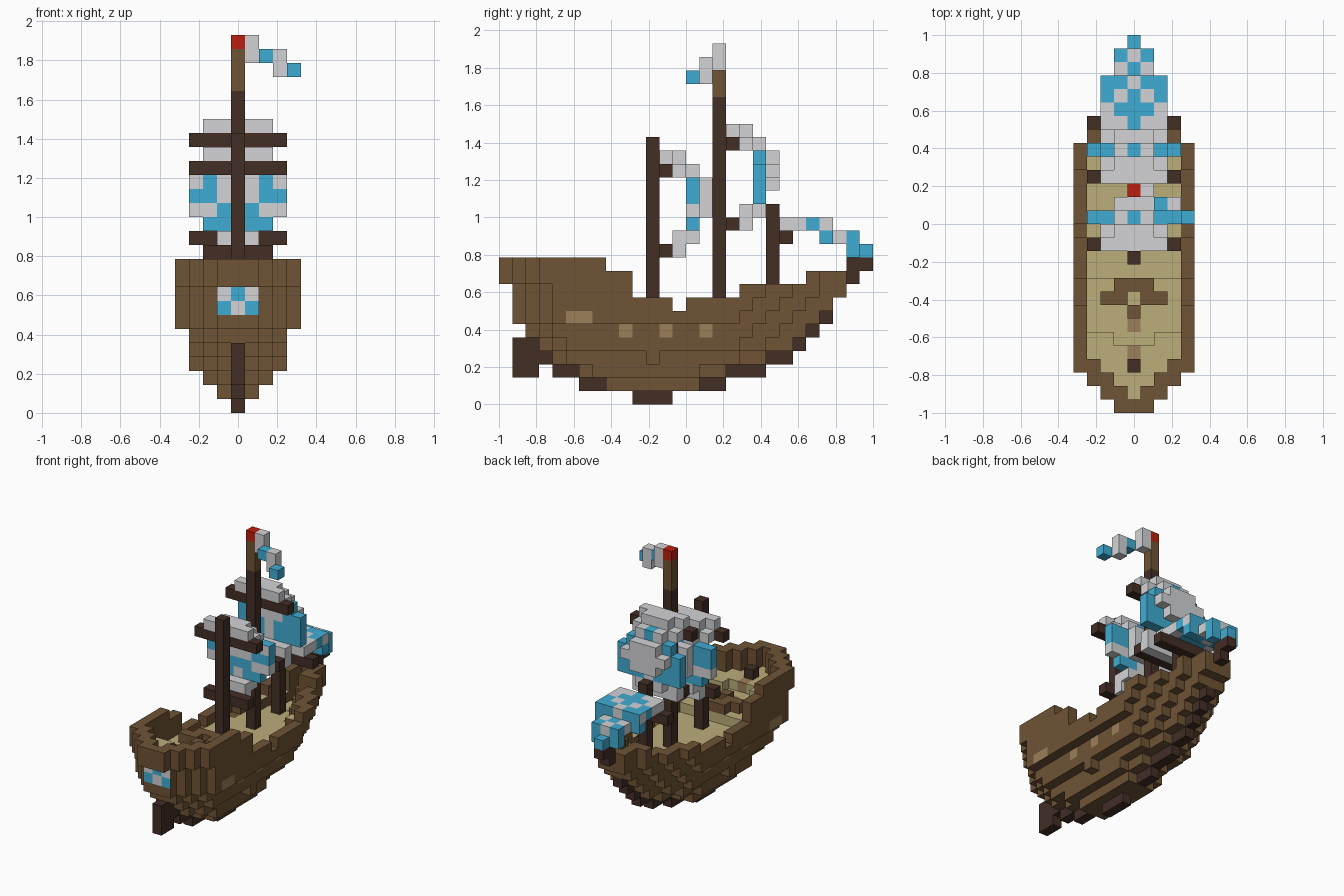
import bpy, bmesh

cube = bpy.data.objects.get("Cube")
if cube:
    bpy.data.objects.remove(cube)

U = 2 / 28  # block size


def linear(c):
    c /= 255
    return c / 12.92 if c <= 0.04045 else ((c + 0.055) / 1.055) ** 2.4


PALETTE = {
    "hull_brown": (111, 84, 53), "dark_wood": (67, 46, 37),
    "deck_tan": (187, 173, 122), "light_wood": (156, 126, 90),
    "sail_grey": (211, 212, 214), "sail_blue": (64, 172, 211),
    "red": (188, 31, 14),
}
MATERIALS = {}
for name, rgb in PALETTE.items():
    mat = bpy.data.materials.new(name)
    mat.use_nodes = True
    colour = [linear(c) for c in rgb] + [1]
    mat.diffuse_color = colour
    bsdf = next(n for n in mat.node_tree.nodes if n.type == 'BSDF_PRINCIPLED')
    bsdf.inputs["Base Color"].default_value = colour
    bsdf.inputs["Roughness"].default_value = 0.9
    MATERIALS[name] = mat

cells = {}  # (across, along, up) -> (part, colour)
paint = {}  # (cell, axis, side) -> colour of a single block face


def put(part, colour, xs, ys, zs):
    """Fill a box of blocks; each axis is a number or a range."""
    xs, ys, zs = [(a,) if isinstance(a, int) else a for a in (xs, ys, zs)]
    for x in xs:
        for y in ys:
            for z in zs:
                cells[x, y, z] = (part, colour)


def span(half):
    return range(-half, half + 1)


# Hull layers: height -> (first, last, widest half)
LAYERS = {1: (8, 14, 1), 2: (6, 16, 2), 3: (4, 19, 2), 4: (3, 21, 3),
          5: (2, 22, 3), 6: (1, 23, 4), 7: (1, 24, 4), 8: (1, 25, 4),
          9: (0, 25, 4), 10: (0, 25, 4)}


def half_width(z, y):
    first, last, widest = LAYERS[z]
    if not first <= y <= last:
        return -1
    return min(widest, 1 + y - first, 1 + (last - y) // 2)


def is_rail(z, x, y):
    return abs(x) >= min(half_width(z, y + d) for d in (-1, 0, 1))


# Which stretches of each upper layer carry a rail
RAILS = {6: range(28), 7: [y for y in range(28) if y != 13],
         8: [*range(10), *range(18, 28)],
         9: [*range(10), *range(23, 28)], 10: range(8)}
# First and last row of each deck level
DECKS = {6: (10, 28), 7: (5, 10), 8: (0, 6)}

for z, (first, last, widest) in LAYERS.items():
    for y in range(first, last + 1):
        for x in span(half_width(z, y)):
            if z < 6:
                put("hull", "hull_brown", x, y, z)
            elif is_rail(z, x, y):
                if y in RAILS[z]:
                    put("hull", "hull_brown", x, y, z)
                # Inner ledges are planked like the deck
                if (z == 7 and y >= 18) or (z == 8 and y <= 5):
                    paint[(x, y, z), 2, 1] = "deck_tan"
            elif z in DECKS:
                start, stop = DECKS[z]
                if start <= y < stop:
                    put("deck", "deck_tan", x, y, z)
                elif y < start:
                    put("hull", "hull_brown", x, y, z)
put("hull", "hull_brown", span(3), 11, 3)
for x in span(1):
    del cells[x, 5, 8]  # step up to the rear deck

# Portholes and stern window
for side in (0, 1):
    for x, y, z in ((3, 9, 5), (3, 12, 5), (3, 15, 5), (4, 5, 6), (4, 6, 6)):
        paint[(x if side else -x, y, z), 0, side] = "light_wood"
for x in span(1):
    for z in (7, 8):
        paint[(x, 1, z), 1, 0] = "sail_grey" if (x + z) % 2 else "sail_blue"

# Keel, stem and rudder
put("keel", "dark_wood", 0, range(10, 13), 0)
for z, ys in ((1, (6, 7, 15, 16)), (2, (4, 5, 17, 18, 19)), (3, (3, 20, 21)),
              (4, (22,)), (5, (23,)), (6, (24,)), (9, (26,)), (10, (26, 27))):
    put("keel", "dark_wood", 0, ys, z)
put("rudder", "dark_wood", 0, range(1, 3), range(2, 5))

# Deck fittings
put("bulkhead", "hull_brown", span(1), 9, 8)
put("bulkhead", "hull_brown", (-2, -1, 1, 2), 8, 8)
put("bulkhead", "hull_brown", 0, 7, 8)
put("deck", "light_wood", 0, 6, 7)
put("deck", "light_wood", 0, 4, 8)
put("helm", "dark_wood", 0, 3, 9)

# Masts
put("rear_mast", "dark_wood", 0, 11, range(7, 20))
put("main_mast", "dark_wood", 0, 16, range(7, 23))
put("main_mast", "hull_brown", 0, 16, range(23, 26))
put("main_mast", "red", 0, 16, 26)
put("fore_mast", "dark_wood", 0, 20, range(7, 15))

# Yards
for part, half, y, z in (("rear_yards", 3, 12, 17), ("rear_yards", 2, 12, 11),
                         ("main_yards", 3, 17, 19), ("main_yards", 2, 17, 13),
                         ("fore_yard", 3, 21, 12)):
    put(part, "dark_wood", span(half), y, z)


def sail(part, y0, z0, rows):
    """Billowing sail; rows run downwards as (offsets, halves, blue columns)."""
    for step, (offsets, halves, blue) in enumerate(rows):
        for off, half in zip(offsets, halves):
            for x in span(half):
                tint = abs(x) in blue and off < 3
                put(part, "sail_blue" if tint else "sail_grey",
                    x, y0 + off, z0 - step)


sail("rear_sail", 12, 18, (
    ((0, 1), (2, 1), ()), ((1, 2), (2, 1), (0,)),
    ((2, 3), (3, 1), (2, 3)), ((2, 3), (3, 1), (2, 3)),
    ((2, 3), (3, 1), (0, 1)), ((2,), (2,), (1, 2)),
    ((1, 2), (1, 1), ()), ((1,), (1,), ())))
sail("main_sail", 17, 20, (
    ((0, 1), (2, 1), ()), ((1, 2), (2, 1), (0,)),
    ((2, 3), (2, 1), (2,)), ((2, 3), (3, 2), (2, 3)),
    ((2, 3), (3, 1), (1, 2, 3)), ((2,), (3,), (1, 2, 3)),
    ((1, 2), (2, 1), ()), ((1,), (2,), ())))
for x in (-3, 3):
    paint[(x, 14, 16), 1, 0] = "sail_grey"

# Fore sail: (along, up, half, blue columns)
for y, z, half, blue in ((21, 13, 2, (0,)), (22, 13, 2, (0, 1)),
                         (23, 13, 2, (0, 2)), (24, 13, 2, (1, 2)),
                         (24, 12, 2, (1, 2)), (25, 12, 1, (0,)),
                         (26, 12, 1, (1,)), (26, 11, 1, (0, 1)),
                         (27, 11, 0, (0,))):
    for x in span(half):
        put("fore_sail", "sail_blue" if abs(x) in blue else "sail_grey", x, y, z)
for side in (0, 1):
    paint[(4 * side - 2, 24, 13), 0, side] = "sail_grey"

# Pennant
put("pennant", "sail_grey", 1, 16, range(25, 27))
put("pennant", "sail_blue", 2, 15, 25)
put("pennant", "sail_grey", 3, 15, range(24, 26))
put("pennant", "sail_blue", 4, 14, 24)


def build(part):
    """Make one mesh from the exposed block faces of a part."""
    slots, verts = [], {}
    bm = bmesh.new()

    def vert(p):
        if p not in verts:
            verts[p] = bm.verts.new(((p[0] - 0.5) * U, p[1] * U - 1, p[2] * U))
        return verts[p]

    for cell in [c for c, (p, _) in cells.items() if p == part]:
        for axis, side in [(a, s) for a in range(3) for s in (0, 1)]:
            near = list(cell)
            near[axis] += 2 * side - 1
            if tuple(near) in cells:
                continue
            loop = []
            for a, b in ((0, 0), (1, 0), (1, 1), (0, 1)):
                p = list(cell)
                p[axis] += side
                p[(axis + 1) % 3] += a
                p[(axis + 2) % 3] += b
                loop.append(vert(tuple(p)))
            face = bm.faces.new(loop if side else loop[::-1])
            colour = paint.get((cell, axis, side), cells[cell][1])
            if colour not in slots:
                slots.append(colour)
            face.material_index = slots.index(colour)
    mesh = bpy.data.meshes.new(part)
    bm.to_mesh(mesh)
    bm.free()
    for colour in slots:
        mesh.materials.append(MATERIALS[colour])
    bpy.context.collection.objects.link(bpy.data.objects.new(part, mesh))


for part in sorted({p for p, _ in cells.values()}):
    build(part)
